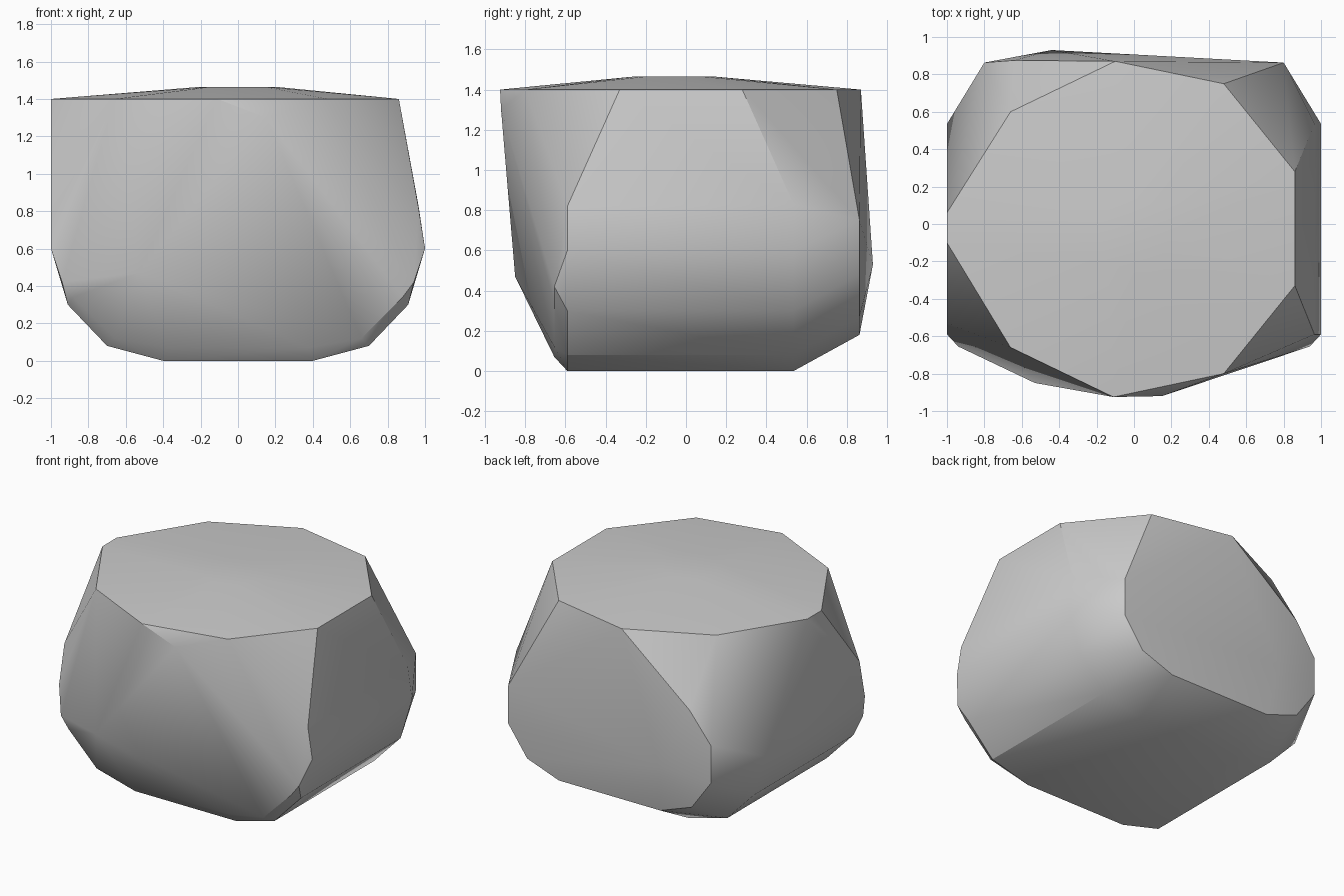
import bpy
import bmesh
import math

cube = bpy.data.objects.get("Cube")
if cube:
    bpy.data.objects.remove(cube, do_unlink=True)


def make_material(name, value):
    material = bpy.data.materials.new(name)
    material.use_nodes = True
    colour = (value, value, value, 1.0)
    material.diffuse_color = colour
    material.node_tree.nodes["Principled BSDF"].inputs["Base Color"].default_value = colour
    return material


def mirrored_section(profile, depth):
    """Place an x-z half profile at a depth and mirror it across x."""
    return [(side * x, depth, z) for x, z in profile for side in (-1, 1)]


points = []

# Rounded lower body: one half profile repeated at both ends
body_profile = [(0.4, 0.0), (0.7, 0.08), (0.91, 0.3), (1.0, 0.6)]
for depth in (-0.59, 0.535):
    points += mirrored_section(body_profile, depth)

# Flat back and the narrower step at the lower front
back_profile = [(0.4, 0.18), (0.65, 0.27), (0.8, 0.48), (0.8, 0.75)]
points += mirrored_section(back_profile, 0.863)
front_profile = [(0.38, 0.07), (0.66, 0.12), (0.88, 0.34), (0.94, 0.42)]
points += mirrored_section(front_profile, -0.655)

# Rim of the crown
rim = [(-1.0, 0.06), (-0.66, 0.6), (-0.1, 0.87), (0.48, 0.75), (0.86, 0.28),
       (0.86, -0.33), (0.48, -0.8), (-0.11, -0.925), (-0.66, -0.66), (-1.0, -0.1)]
points += [(x, y, 1.4) for x, y in rim]

# Shallow dome inside the rim
crown_radius = 0.2
for step in range(8):
    angle = math.tau * step / 8
    points.append((crown_radius * math.cos(angle),
                   crown_radius * math.sin(angle) - 0.06, 1.465))

# Bulges and chipped corners: front, back, then the two flanks
points += [(-0.53, -0.85, 0.47), (0.15, -0.92, 1.3)]
points += [(-0.44, 0.93, 0.53), (-0.64, 0.875, 0.965)]
points += [(0.965, -0.59, 0.82), (0.965, 0.535, 0.83), (-1.0, -0.53, 0.87)]

# Wrap the points in a faceted skin
bm = bmesh.new()
for point in points:
    bm.verts.new(point)
hull = bmesh.ops.convex_hull(bm, input=bm.verts)
unused = set(hull["geom_interior"]) | set(hull["geom_unused"])
bmesh.ops.delete(bm, geom=[v for v in unused if isinstance(v, bmesh.types.BMVert)],
                 context="VERTS")
bmesh.ops.dissolve_limit(bm, angle_limit=math.radians(1),
                         verts=bm.verts, edges=bm.edges)
bmesh.ops.recalc_face_normals(bm, faces=bm.faces)

mesh = bpy.data.meshes.new("boulder")
bm.to_mesh(mesh)
bm.free()
mesh.materials.append(make_material("stone grey", 0.6))
boulder = bpy.data.objects.new("boulder", mesh)
bpy.context.collection.objects.link(boulder)

# Soft facets with crisp main edges
bpy.ops.object.select_all(action="DESELECT")
boulder.select_set(True)
bpy.context.view_layer.objects.active = boulder
bpy.ops.object.shade_smooth_by_angle(angle=math.radians(30))
